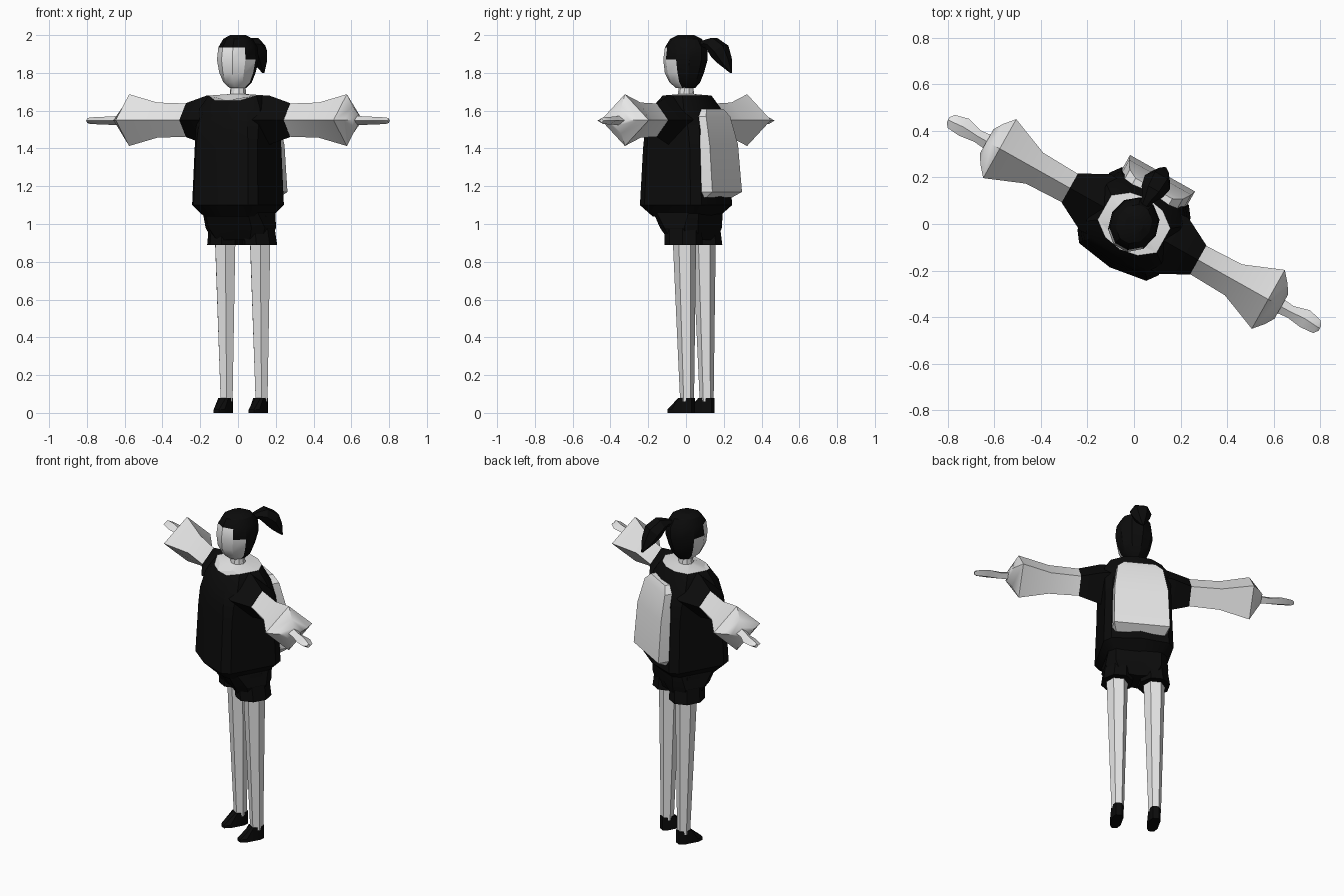
import bpy, bmesh, math
from mathutils import Matrix, Vector

if "Cube" in bpy.data.objects:
    bpy.data.objects.remove(bpy.data.objects["Cube"])

TURN = Matrix.Rotation(math.radians(-29.3), 4, 'Z')   # figure stands turned


def material(name, value):
    m = bpy.data.materials.new(name)
    m.diffuse_color = (value, value, value, 1)
    m.use_nodes = True
    m.node_tree.nodes["Principled BSDF"].inputs["Base Color"].default_value = m.diffuse_color
    return m


PALE = material("pale_grey", 0.8)
BLACK = material("black", 0.0035)


def loft(name, rings, mats, rule=None, angle=30):
    """Skin a list of equal-length point rings and cap both ends."""
    bm = bmesh.new()
    rows = [[bm.verts.new(p) for p in r] for r in rings]
    n = len(rows[0])
    for a, b in zip(rows, rows[1:]):
        for i in range(n):
            j = (i + 1) % n
            bm.faces.new((a[i], a[j], b[j], b[i]))
    bm.faces.new(rows[0][::-1])
    bm.faces.new(rows[-1])
    bmesh.ops.recalc_face_normals(bm, faces=bm.faces)
    if rule:
        for f in bm.faces:
            f.material_index = rule(f.calc_center_median())
    bm.transform(TURN)
    me = bpy.data.meshes.new(name)
    bm.to_mesh(me)
    bm.free()
    for m in mats:
        me.materials.append(m)
    ob = bpy.data.objects.new(name, me)
    bpy.context.collection.objects.link(ob)
    bpy.ops.object.select_all(action='DESELECT')
    ob.select_set(True)
    bpy.context.view_layer.objects.active = ob
    bpy.ops.object.shade_smooth_by_angle(angle=math.radians(angle))
    return ob


def oval(cx, cy, z, rx, ry, n, start=0.0):
    return [(cx + rx * math.cos(start + math.tau * i / n),
             cy + ry * math.sin(start + math.tau * i / n), z) for i in range(n)]


def body_ring(z, a, c, b, d, mid, dip=0.0, cy=0.0):
    """Ten-sided torso section; dip lowers the front."""
    half = [(0, -mid), (b, -d), (a, -c), (a, c), (b, d), (0, mid)]
    pts = half + [(-x, y) for x, y in half[4:0:-1]]
    return [(x, y + cy, z - (dip if y < -c - 0.001 else 0)) for x, y in pts]


def diamond(x, w, h, z=1.55, y=0.0):
    return [(x, y - w, z), (x, y, z + h), (x, y + w, z), (x, y, z - h)]


# shirt body
neckline = body_ring(1.68, .145, .06, .08, .11, .125, .025)
loft("shirt", [
    body_ring(1.04, .15, .10, .12, .135, .15),
    body_ring(1.10, .20, .14, .165, .187, .213),
    body_ring(1.40, .19, .13, .158, .172, .195),
    body_ring(1.50, .19, .12, .15, .165, .185),
    body_ring(1.61, .185, .09, .13, .14, .155),
    neckline], [BLACK])

# bare shoulders and neck
loft("neck", [
    neckline,
    oval(0, 0, 1.688, .045, .042, 10, -math.pi / 2),
    oval(0, 0, 1.75, .038, .036, 10, -math.pi / 2)], [PALE])

# shorts: hips
loft("shorts_hips", [
    body_ring(1.07, .165, .10, .13, .14, .15, cy=.01),
    body_ring(.98, .18, .06, .13, .115, .115, cy=.03),
    body_ring(.915, .15, .05, .10, .09, .07, cy=.04)], [BLACK])

for side, tag in ((1, "left"), (-1, "right")):
    def flip(rings):
        return [[(side * x, y, z) for x, y, z in r] for r in rings]

    # sleeve and arm, both four-sided
    loft("sleeve_" + tag, flip([
        diamond(.10, .13, .125, 1.555), diamond(.19, .138, .13, 1.55),
        diamond(.316, .072, .09)]), [BLACK])
    loft("arm_" + tag, flip([
        diamond(.30, .07, .088), diamond(.316, .07, .088),
        diamond(.49, .076, .093), diamond(.661, .145, .137),
        diamond(.70, .10, .07), diamond(.725, .06, .028)]), [PALE], angle=45)
    # flat hand
    loft("hand_" + tag, flip([
        diamond(.70, .035, .025), diamond(.77, .028, .022, 1.547),
        diamond(.84, .042, .02, 1.547, .005),
        diamond(.90, .032, .017, 1.547), diamond(.915, .012, .012, 1.547)]), [PALE])

    # shorts leg, bare leg, shoe
    loft("shorts_leg_" + tag, flip([
        oval(.095, .035, 1.05, .08, .10, 8, math.pi / 8),
        oval(.106, .045, .89, .091, .104, 8, math.pi / 8)]), [BLACK])
    loft("leg_" + tag, flip([
        oval(.106, .05, .92, .062, .062, 6),
        oval(.106, .066, .06, .036, .037, 6)]), [PALE])
    foot = [(-.045, .016), (-.01, .031), (.075, .031), (.104, .018)]
    outline = [(.106 + w, y) for y, w in foot] + \
              [(.106 - w, y) for y, w in foot[::-1]]
    loft("shoe_" + tag, flip([
        [(x, y, 0) for x, y in outline],
        [(x, y, .018) for x, y in outline],
        [(x, max(y, .028 + .1 * (y + .045)), .08) for x, y in outline]]), [BLACK])


# head: face patch at the front, hair everywhere else
def face_rule(c):
    ang = math.degrees(abs(math.atan2(c.x, -c.y)))
    if c.z < 1.725:
        return 0
    if c.z < 1.86 and ang < 85 or c.z < 1.93 and ang < 50:
        return 0
    return 1


head = []
for z, w, front, back in ((1.72, .04, .055, .05), (1.75, .072, .09, .075),
                          (1.80, .092, .115, .095), (1.87, .107, .122, .115),
                          (1.935, .10, .113, .113), (1.98, .075, .085, .085),
                          (2.0, .04, .045, .045)):
    ring = oval(0, 0, z, w, 1, 10, math.radians(-90 + 18))
    head.append([(x, y * (front if y < 0 else back) * 1.03, zz) for x, y, zz in ring])
loft("head", head, [PALE, BLACK], face_rule)

# ponytail, swept along a short drooping path
tail = []
for y, z, r, tilt in ((.09, 1.95, .02, 0), (.125, 1.955, .03, 5), (.16, 1.95, .052, 20),
                      (.205, 1.915, .062, 50), (.235, 1.865, .045, 65),
                      (.275, 1.80, .006, 70)):
    rot = Matrix.Rotation(math.radians(-tilt), 3, 'X')
    tail.append([tuple(rot @ Vector((p[0], 0, p[1])) + Vector((0, y, z)))
                 for p in oval(0, 0, 0, r, r * .85, 6)])
loft("ponytail", tail, [BLACK])

# backpack: tapered box with sloped top
loft("backpack", [
    [(-w, .14, z), (w, .14, z), (w, b, z), (-w, b, z)]
    for z, w, b in ((1.14, .14, .20), (1.17, .16, .25), (1.42, .153, .23),
                    (1.57, .13, .195), (1.61, .09, .175))], [PALE], angle=20)
